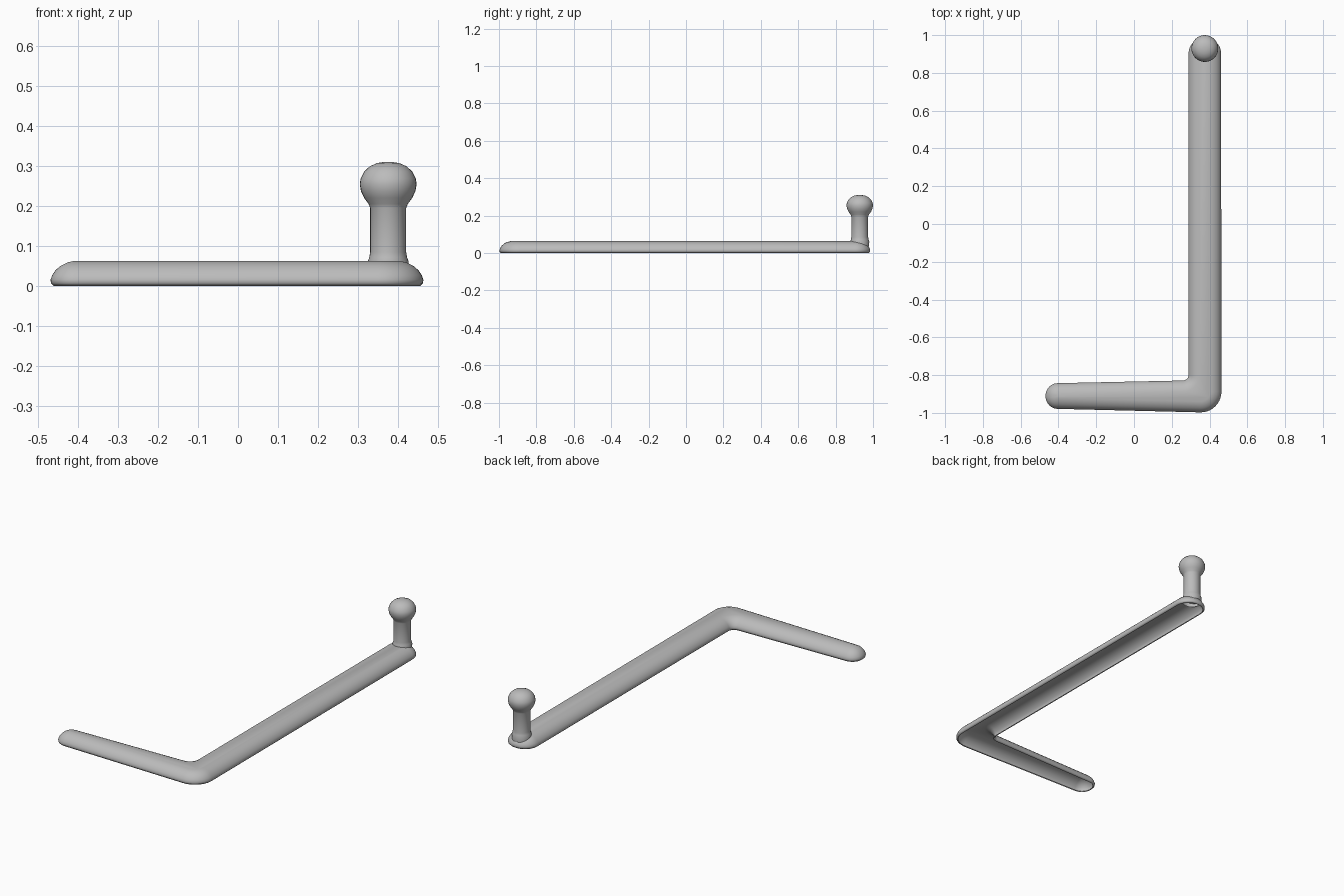
import bpy, bmesh, math
from mathutils import Vector

cube = bpy.data.objects.get("Cube")
if cube:
    bpy.data.objects.remove(cube, do_unlink=True)

grey = bpy.data.materials.new("plain grey")
grey.use_nodes = True
colour = (0.5, 0.5, 0.5, 1)
grey.diffuse_color = colour
grey.node_tree.nodes["Principled BSDF"].inputs["Base Color"].default_value = colour


def finish(bm, name):
    mesh = bpy.data.meshes.new(name)
    bm.to_mesh(mesh)
    bm.free()
    obj = bpy.data.objects.new(name, mesh)
    bpy.context.collection.objects.link(obj)
    mesh.materials.append(grey)
    bpy.ops.object.select_all(action='DESELECT')
    obj.select_set(True)
    bpy.context.view_layer.objects.active = obj
    bpy.ops.object.shade_smooth_by_angle(angle=math.radians(50))
    return obj


def skin(bm, rings):
    for low, high in zip(rings, rings[1:]):
        for i in range(len(low)):
            j = (i + 1) % len(low)
            bm.faces.new((low[i], low[j], high[j], high[i]))
    bm.faces.new(rings[-1])


# Plan corners of the bent bar, counter-clockwise: x, y, corner radius
CORNERS = [(-0.468, -0.977, 0.065), (0.463, -1.0, 0.11), (0.461, 0.985, 0.082),
           (0.289, 0.985, 0.082), (0.289, -0.828, 0.03), (-0.468, -0.844, 0.065)]


def outline(inset, steps=10):
    """Rounded plan outline, moved inwards by the inset."""
    pts = [Vector(c[:2]) for c in CORNERS]
    loop = []
    for i, (x, y, radius) in enumerate(CORNERS):
        p = pts[i]
        a = (p - pts[i - 1]).normalized()
        b = (pts[(i + 1) % len(pts)] - p).normalized()
        na, nb = Vector((-a.y, a.x)), Vector((-b.y, b.x))
        p = p + (na + nb) * inset / (1 + na.dot(nb))
        turn = math.atan2(a.x * b.y - a.y * b.x, a.dot(b))
        side = 1 if turn > 0 else -1
        r = max(radius - side * inset, 0.003)
        start = p - a * r * math.tan(abs(turn) / 2)
        centre = start + na * side * r
        for k in range(steps + 1):
            t = turn * k / steps
            arm = -na * side * r
            loop.append(centre + Vector((arm.x * math.cos(t) - arm.y * math.sin(t),
                                         arm.x * math.sin(t) + arm.y * math.cos(t))))
    return loop


# Bent bar: a rounded shell, open underneath
SECTION = [(0.008, 0), (0.001, 0.007), (0, 0.016), (0.004, 0.027), (0.012, 0.039),
           (0.024, 0.05), (0.04, 0.058), (0.058, 0.063)]
bm = bmesh.new()
skin(bm, [[bm.verts.new((p.x, p.y, z)) for p in outline(d)] for d, z in SECTION])
bar = finish(bm, "bent_bar")
shell = bar.modifiers.new("thin wall", 'SOLIDIFY')
shell.thickness = 0.005
shell.offset = -1

# Upright post with a mushroom-shaped knob, turned as one piece
PROFILE = [(0.05, 0.035), (0.051, 0.062), (0.047, 0.072), (0.045, 0.085), (0.045, 0.195),
           (0.049, 0.205), (0.06, 0.22), (0.068, 0.237), (0.071, 0.254), (0.069, 0.268),
           (0.06, 0.286), (0.046, 0.299), (0.028, 0.307), (0.01, 0.31)]
bm = bmesh.new()
SIDES = 32
angles = [math.tau * i / SIDES for i in range(SIDES)]
skin(bm, [[bm.verts.new((0.375 + r * math.cos(t), 0.929 + r * math.sin(t), z)) for t in angles]
          for r, z in PROFILE])
finish(bm, "post_and_knob")
